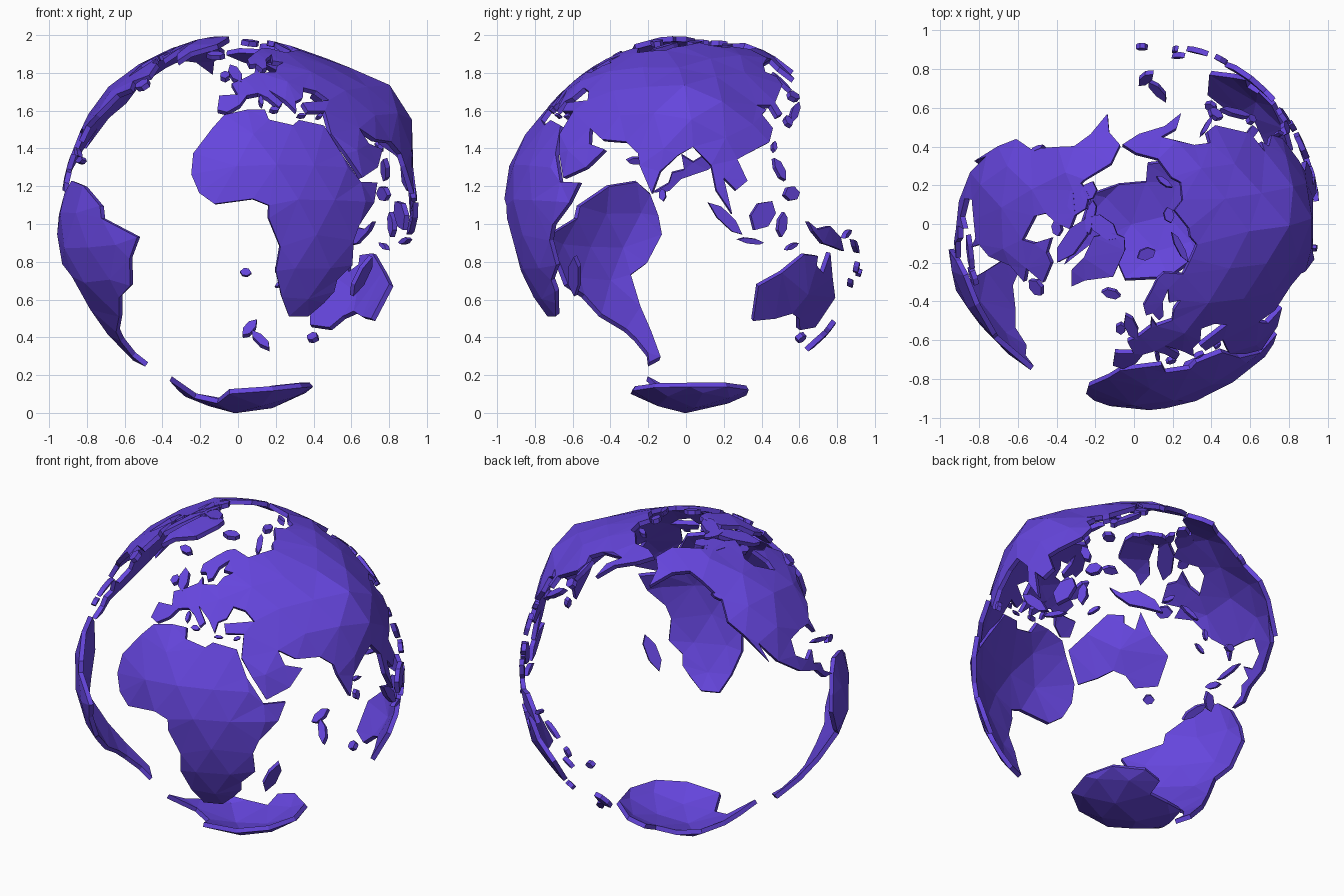
import bpy, bmesh, math
from mathutils import Vector
from mathutils.geometry import delaunay_2d_cdt

CENTRE = Vector((0.01, 0.022, 1.03))
BASE = 0.953       # sea-level radius
THICK = 0.028      # shell thickness
INLAND = 0.012     # extra height of points away from the coast

mat = bpy.data.materials.new("land_purple")
mat.diffuse_color = (0.13, 0.06, 0.72, 1)


def direction(lon, lat):
    a, b = math.radians(lon), math.radians(lat)
    return Vector((math.cos(b) * math.sin(a), -math.cos(b) * math.cos(a), math.sin(b)))


# Highlands that bulge out of the globe: lon, lat, height, spread in degrees
HILLS = [(90, 37, 0.11, 14), (0, -90, 0.068, 21), (-42, 74, 0.03, 12), (-72, -12, 0.05, 16),
         (-108, 40, 0.03, 18), (36, 0, 0.015, 16), (5, 10, 0.04, 18), (133, -25, 0.015, 20),
         (-140, 64, 0.04, 15)]


def radius(d):
    r = BASE
    for lon, lat, height, spread in HILLS:
        ang = math.degrees(d.angle(direction(lon, lat)))
        r += height * math.exp(-(ang / spread) ** 2)
    return r


class Plane:
    """Stereographic map around a point of the globe."""
    def __init__(self, lon, lat):
        self.c = direction(lon, lat)
        self.e = Vector((0, 0, 1)).cross(self.c).normalized()
        self.n = self.c.cross(self.e)

    def flat(self, d):
        k = 2 / (1 + d.dot(self.c))
        return Vector((d.dot(self.e) * k, d.dot(self.n) * k))

    def globe(self, p):
        r2 = p.length_squared
        return ((4 - r2) * self.c + 4 * p.x * self.e + 4 * p.y * self.n) / (4 + r2)


def finish(name, bm):
    me = bpy.data.meshes.new(name)
    bm.to_mesh(me)
    bm.free()
    me.materials.append(mat)
    ob = bpy.data.objects.new(name, me)
    bpy.context.collection.objects.link(ob)
    mod = ob.modifiers.new("shell", 'SOLIDIFY')
    mod.thickness, mod.offset = THICK, -1


def continent(name, coast, step=0.22):
    mid = sum((direction(*p) for p in coast), Vector()).normalized()
    lat = max(-88, min(88, math.degrees(math.asin(mid.z))))
    plane = Plane(math.degrees(math.atan2(mid.x, -mid.y)), lat)
    pts = [plane.flat(direction(*p)) for p in coast]
    n = len(pts)
    edges = [(i, (i + 1) % n) for i in range(n)]
    # hexagonal grid of inner points gives the low-poly facets
    for j in range(-12, 13):
        for i in range(-12, 13):
            p = Vector(((i + 0.5 * (j % 2)) * step, j * step * 0.87))
            if min((p - q).length for q in pts[:n]) > step * 0.4:
                pts.append(p)
    verts, _, faces = delaunay_2d_cdt(pts, edges, [], 1, 1e-5)[:3]
    bm = bmesh.new()
    made = {}
    for f in faces:
        for i in f:
            if i not in made:
                d = plane.globe(verts[i])
                inland = min((verts[i] - q).length for q in pts[:n]) > 0.01
                made[i] = bm.verts.new(CENTRE + d * (radius(d) + INLAND * inland))
        bm.faces.new([made[i] for i in f])
    finish(name, bm)


def islands(name, rows):
    """Each row: lon, lat, half length, half width, turn (all degrees)."""
    bm = bmesh.new()
    shape = [(1, 0.1), (0.35, 0.9), (-0.5, 0.8), (-1, -0.2), (-0.3, -0.9), (0.6, -0.75)]
    for lon, lat, a, b, turn in rows:
        plane = Plane(lon, lat)
        t = math.radians(turn)
        ring = []
        for u, v in shape:
            x, y = math.radians(u * a), math.radians(v * b)
            d = plane.globe(Vector((x * math.cos(t) - y * math.sin(t), x * math.sin(t) + y * math.cos(t))))
            ring.append(bm.verts.new(CENTRE + d * radius(d)))
        bm.faces.new(ring)
    finish(name, bm)


# Coast outlines as lon, lat
continent("africa", [
    (-6, 35), (3, 37), (10, 37), (11, 33), (20, 31), (23, 33), (33, 31), (37, 21), (43, 11.5),
    (51, 11.5), (48, 5), (41, -2), (39, -7), (40, -15), (35, -20), (35, -24), (32, -28), (27, -33),
    (19, -33), (15, -26), (12, -17), (13, -9), (9, 0), (9, 4), (4, 6), (-8, 4.5), (-13, 8),
    (-16, 14), (-16, 21), (-10, 30)])

europe = [
    (-5, 36), (-9, 37), (-9, 43), (-1, 43.5), (-4, 48.5), (2, 51), (8, 54), (9, 57), (11, 54),
    (20, 54.5), (23, 58), (29, 60), (22, 61), (25, 65.5), (18, 62), (16, 57), (13, 56), (10, 59),
    (6, 58.5), (5, 62), (13, 67), (20, 70), (28, 71), (41, 67)]
north_asia = [
    (55, 68.5), (68, 69), (73, 72), (81, 73), (104, 77.5), (113, 74), (130, 71.5), (140, 72.5),
    (160, 69.5), (180, 69), (190, 66), (178, 62.5), (163, 58), (157, 51), (156, 57), (163, 62),
    (142, 59), (136, 54.5), (141, 52), (140, 48), (128, 40), (129, 35.5), (126, 34.5), (125, 39),
    (118, 38.5), (122, 37), (119, 35), (122, 30), (119, 25), (110, 21)]
south_coast = [
    (106, 19), (109, 12), (105, 9), (101, 13), (103.5, 1.5), (98.5, 9), (97, 17), (91, 22.5),
    (86, 20), (80, 15), (77.5, 8), (73, 17), (72, 21), (67, 25), (57, 26), (50, 30), (52, 24.5),
    (59, 22.5), (53, 16.5), (44, 13), (39, 21), (35, 28), (36, 36.5), (28, 36.5), (27, 40),
    (41, 41), (37, 45), (31, 46.5), (28, 42), (24, 40.5), (23, 36.5), (19.5, 41), (13, 45.5),
    (18, 40), (16, 38), (12, 42), (8, 44), (3, 43), (0, 39)]
continent("eurasia", europe + north_asia + south_coast)

continent("north_america", [
    (-168, 66), (-163, 61), (-165, 54), (-152, 59.5), (-140, 60), (-133, 56), (-124, 48),
    (-124, 40), (-118, 34), (-110, 23), (-113, 30.5), (-106, 22.5), (-96, 16), (-87, 13), (-83, 9),
    (-78, 8.5), (-83, 11.5), (-84, 15), (-88, 16), (-87, 21), (-91, 18.5), (-97, 22), (-97, 28),
    (-90, 29.5), (-83.5, 29.5), (-80.5, 25.5), (-81, 31), (-76, 35), (-70, 43.5), (-61, 46),
    (-66, 49.5), (-56, 52.5), (-63, 59), (-70, 59), (-78, 62), (-77, 55.5), (-80, 51.5), (-92, 57),
    (-94, 61), (-87, 65), (-82, 69), (-95, 71), (-115, 68.5), (-128, 70), (-156, 71)])

continent("south_america", [
    (-77, 8), (-72, 12), (-62, 10.5), (-51, 4), (-50, 0), (-35, -6), (-39, -13), (-41, -22),
    (-48, -26), (-53, -33), (-62, -39), (-65, -43), (-68, -50), (-66, -55), (-74, -52), (-73, -40),
    (-71, -30), (-70, -18), (-76, -14), (-81, -5), (-80, 1)])

continent("australia", [
    (114, -22), (122, -17.5), (130, -11.5), (136, -12), (136, -15), (140, -17.5), (142, -11),
    (146, -19), (153, -26), (150, -37), (140, -38), (136, -33.5), (131, -31.5), (124, -33.5),
    (115, -34.5)], 0.3)

continent("antarctica", [
    (-58, -63), (-62, -74), (-35, -78), (-10, -71), (30, -69), (60, -67), (90, -66.5), (120, -66.5),
    (150, -68.5), (168, -72), (165, -78), (-155, -78), (-120, -74), (-85, -73), (-68, -69)], 0.2)

continent("greenland", [
    (-44, 60), (-52, 64), (-54, 70), (-68, 76), (-60, 82), (-33, 83.5), (-20, 80), (-22, 71),
    (-40, 65)])

continent("new_guinea", [
    (131, -1), (135, -3.5), (141, -2.5), (147, -6), (150, -10.5), (143, -9), (138, -8), (133, -4)])

# Smaller islands, grouped by region
islands("islands_atlantic", [
    (-2.5, 54, 5, 2, 110), (-8, 53, 2, 1.7, 90), (-18.5, 65, 3, 1.6, 0), (46.5, -19, 7, 2.4, 70),
    (14, 37.5, 1.6, 1, 0), (9, 41, 2.2, 0.8, 90), (25, 35.2, 1.6, 0.6, 0), (33, 35, 1.4, 0.7, 20),
    (-79, 21.8, 5.5, 0.9, -15), (-71, 19, 3, 1.2, 0), (-56, 48.7, 3, 2.4, 0)])
islands("islands_arctic", [
    (-72, 69, 9, 3.2, -58), (-109, 71, 5, 3.5, 0), (-78, 79.5, 6, 3, 40), (-121, 73, 3.2, 2.4, 0),
    (-88, 75.3, 4, 1.2, 0), (-102, 76, 3, 1.4, 0), (-84, 64.5, 2.5, 1.8, 0), (17, 78.8, 3, 2, 0),
    (58, 73.5, 5.5, 1.2, 60), (98, 79.5, 2.5, 1.7, 0), (143, 75, 3, 1, 0), (-126, 49.7, 2.3, 0.8, -40)])
islands("islands_asia", [
    (101.5, 0, 7.5, 2, -45), (110, -7.3, 4.5, 1, -8), (114, 1, 5.5, 4, 50), (121, -2, 4, 1.8, 80),
    (121.5, 16, 4, 1.7, -70), (125, 8, 3, 2.5, 0), (121, 23.7, 1.8, 0.9, 75), (137, 36.5, 6, 1.4, 42),
    (131, 33, 2, 1.5, 90), (143, 43.4, 2.5, 2, 0), (143, 50, 4.5, 0.8, 95), (81, 7.5, 2, 1.2, 90),
    (125, -9, 2.5, 0.8, 25)])
islands("islands_pacific", [
    (146.5, -42, 2, 1.8, 0), (176, -38.5, 3.8, 1.8, -60), (170.5, -43.7, 5, 1.6, 48),
    (165.5, -21.3, 2.4, 0.7, -40), (178, -17.8, 1.8, 1.4, 0), (160, -9, 4, 0.9, -35),
    (167, -16, 2, 0.8, -70), (152, -5, 2.5, 0.9, 30)])
